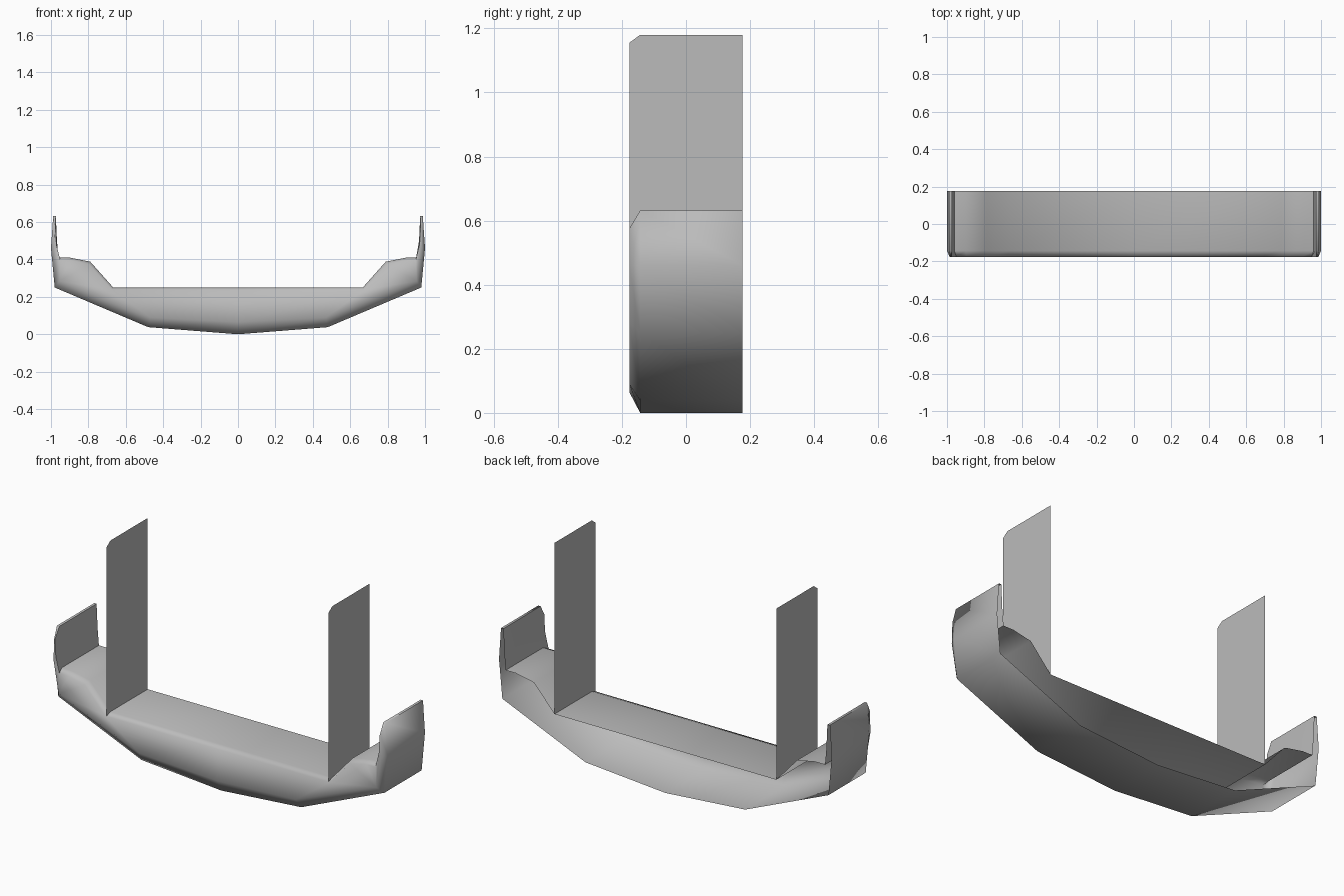
import bpy, math

if "Cube" in bpy.data.objects:
    bpy.data.objects.remove(bpy.data.objects["Cube"])

grey = bpy.data.materials.new("plain_grey")
grey.use_nodes = True
COLOUR = (0.5, 0.5, 0.5, 1)
grey.diffuse_color = COLOUR
grey.node_tree.nodes["Principled BSDF"].inputs["Base Color"].default_value = COLOUR

BACK, BEVEL, FRONT = 0.177, -0.143, -0.177


def add_object(name, verts, faces):
    mesh = bpy.data.meshes.new(name)
    mesh.from_pydata(verts, [], faces)
    mesh.materials.append(grey)
    obj = bpy.data.objects.new(name, mesh)
    bpy.context.collection.objects.link(obj)
    return obj


def mirror_loop(half):
    """Close a half profile that starts and ends on x = 0."""
    return half + [(-x, z) for x, z in reversed(half[1:-1])]


# Half outlines (x, z): underside, upright tip, then back along the deck
rim = [(0, 0), (0.48, 0.038), (0.98, 0.25), (1.0, 0.46), (0.988, 0.632),
       (0.974, 0.632), (0.968, 0.5), (0.96, 0.41), (0.9, 0.41),
       (0.79, 0.388), (0.667, 0.25), (0, 0.25)]
nose = [(0, 0.065), (0.47, 0.09), (0.955, 0.285), (0.985, 0.46), (0.981, 0.575),
        (0.976, 0.575), (0.971, 0.48), (0.95, 0.395), (0.895, 0.395),
        (0.797, 0.374), (0.675, 0.238), (0, 0.238)]

# Bumper shell, open at the back, with a bevelled front
rings = [(BACK, mirror_loop(rim)), (BEVEL, mirror_loop(rim)), (FRONT, mirror_loop(nose))]
n = len(rings[0][1])
verts = [(x, y, z) for y, loop in rings for x, z in loop]
faces = [(r * n + i, r * n + (i + 1) % n, (r + 1) * n + (i + 1) % n, (r + 1) * n + i)
         for r in range(2) for i in range(n)]

# Front wall: strips joining the underside to the deck, and the upright tips
half_front = [(0, 1, 10, 11), (1, 2, 9, 10), (2, 8, 9), (2, 7, 8),
              (2, 3, 6, 7), (3, 4, 5, 6)]
for strip in half_front:
    faces.append([2 * n + i for i in strip])
    faces.append([2 * n + (n - i) % n for i in reversed(strip)])
shell = add_object("bumper_shell", verts, faces)
shell.select_set(True)
bpy.context.view_layer.objects.active = shell
bpy.ops.object.shade_smooth_by_angle(angle=math.radians(75))
shell.select_set(False)

# Two thin upright plates standing on the deck
plate = [(FRONT, 0.238), (BEVEL, 0.25), (BACK, 0.25),
         (BACK, 1.18), (BEVEL, 1.18), (FRONT, 1.155)]
for side, x in (("left", 0.667), ("right", -0.667)):
    add_object(side + "_upright_plate", [(x, y, z) for y, z in plate], [range(len(plate))])
